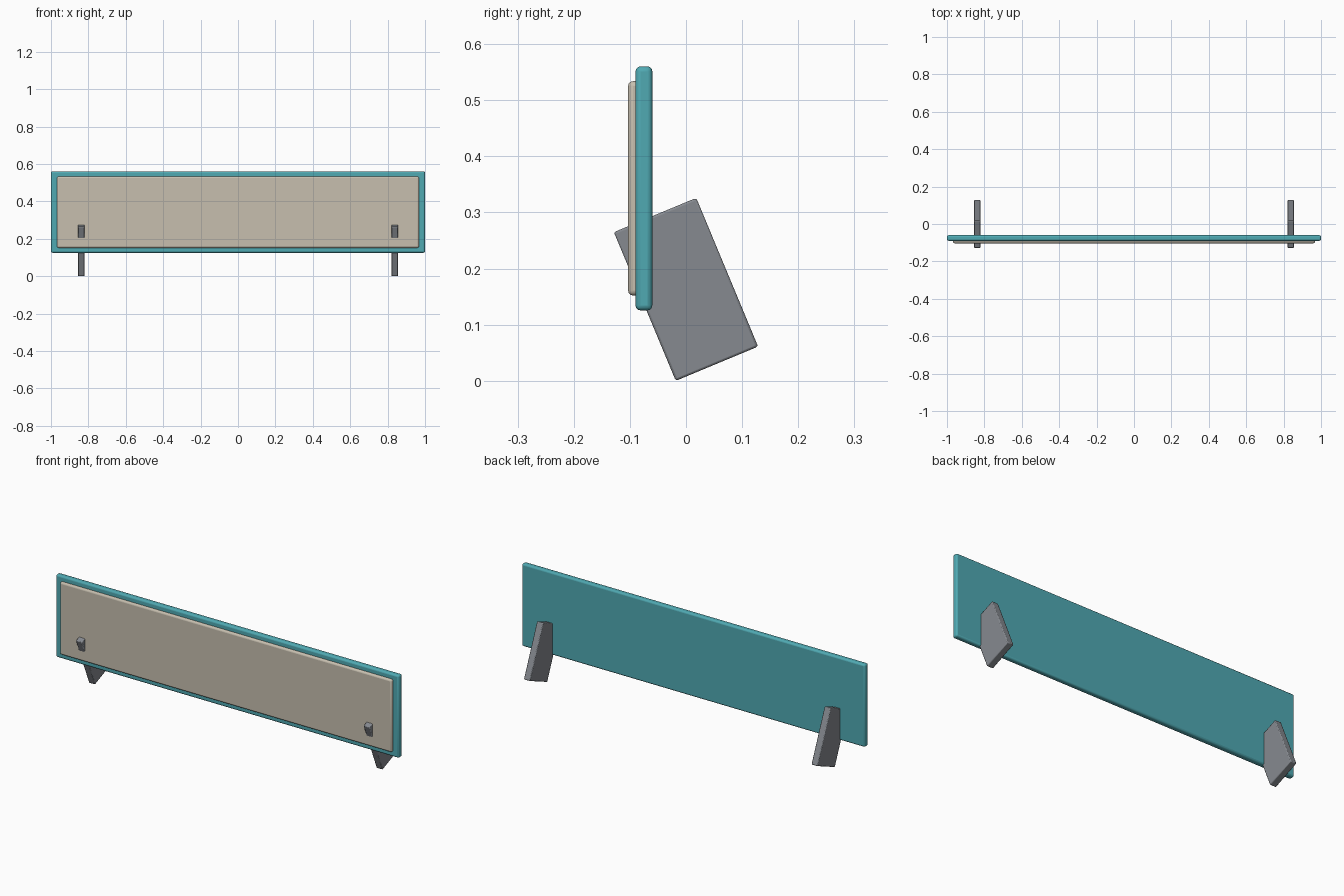
import bpy
import math

if "Cube" in bpy.data.objects:
    bpy.data.objects.remove(bpy.data.objects["Cube"])


def material(name, rgb):
    m = bpy.data.materials.new(name)
    m.diffuse_color = (*rgb, 1)
    m.use_nodes = True
    m.node_tree.nodes["Principled BSDF"].inputs["Base Color"].default_value = m.diffuse_color
    return m


TEAL = material("teal", (0.08, 0.40, 0.45))
BEIGE = material("warm beige", (0.57, 0.52, 0.43))
GREY = material("slate grey", (0.24, 0.255, 0.28))


def box(name, center, size, mat, bevel, segments=2, tilt=0.0):
    """Box with rounded edges, tilted about the x axis."""
    bpy.ops.mesh.primitive_cube_add(size=1, location=center)
    ob = bpy.context.object
    ob.name = name
    ob.scale = size
    bpy.ops.object.transform_apply(location=False, rotation=False, scale=True)
    ob.rotation_euler.x = tilt
    ob.data.materials.append(mat)
    mod = ob.modifiers.new("rounded edges", 'BEVEL')
    mod.width = bevel
    mod.segments = segments
    bpy.ops.object.shade_smooth_by_angle(angle=math.radians(30))
    return ob


# Upright backing board
box("backing_board", (0, -0.075, 0.343), (2.0, 0.03, 0.435), TEAL, 0.009, 3)

# Padded panel set through the board, standing proud of its front
box("front_panel", (0, -0.082, 0.343), (1.935, 0.0425, 0.382), BEIGE, 0.009, 3)

# Slanted support plates at both ends
for side, x in (("left", -0.838), ("right", 0.838)):
    box(side + "_support", (x, 0, 0.163), (0.036, 0.159, 0.287), GREY,
        0.004, 2, math.radians(22.6))
